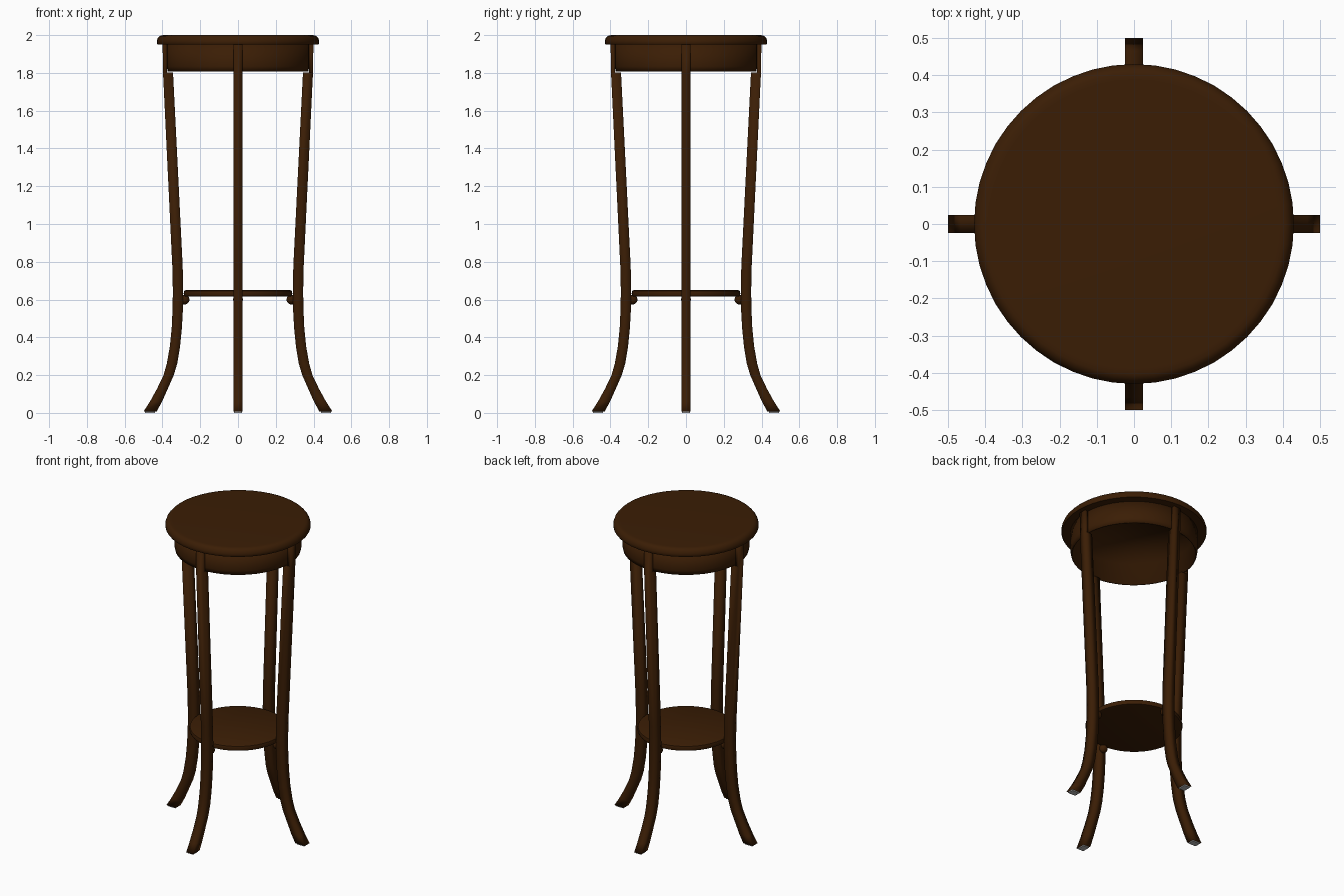
import bpy, bmesh, math
from mathutils import Matrix

cube = bpy.data.objects.get("Cube")
if cube:
    bpy.data.objects.remove(cube, do_unlink=True)


def make_material(name, rgb):
    m = bpy.data.materials.new(name)
    m.use_nodes = True
    m.diffuse_color = (*rgb, 1)
    bsdf = m.node_tree.nodes["Principled BSDF"]
    bsdf.inputs["Base Color"].default_value = (*rgb, 1)
    bsdf.inputs["Roughness"].default_value = 0.6
    return m


wood = make_material("dark brown wood", (0.043, 0.0125, 0.0015))
pad_grey = make_material("grey pad", (0.45, 0.45, 0.45))


def finish(bm, name, material, angle):
    bmesh.ops.recalc_face_normals(bm, faces=bm.faces)
    mesh = bpy.data.meshes.new(name)
    bm.to_mesh(mesh)
    bm.free()
    mesh.materials.append(material)
    ob = bpy.data.objects.new(name, mesh)
    bpy.context.collection.objects.link(ob)
    bpy.ops.object.select_all(action='DESELECT')
    ob.select_set(True)
    bpy.context.view_layer.objects.active = ob
    bpy.ops.object.shade_smooth_by_angle(angle=math.radians(angle))
    return ob


def skin(bm, rings):
    """Join neighbouring rings with quads and cap both ends."""
    for a, b in zip(rings, rings[1:]):
        for i in range(len(a)):
            j = (i + 1) % len(a)
            bm.faces.new((a[i], a[j], b[j], b[i]))
    bm.faces.new(rings[0])
    bm.faces.new(rings[-1])


def lathe(name, profile, angle, steps=48):
    """Spin (radius, height) points around z."""
    bm = bmesh.new()
    turns = [math.tau * i / steps for i in range(steps)]
    skin(bm, [[bm.verts.new((r * math.cos(t), r * math.sin(t), z)) for t in turns]
              for r, z in profile])
    return finish(bm, name, wood, angle)


def loft(name, levels, half, material, turn, angle):
    """Join square sections given as (height, inner x, outer x)."""
    bm = bmesh.new()
    skin(bm, [[bm.verts.new((x, y, z)) for x, y in
               ((i, -half), (o, -half), (o, half), (i, half))]
              for z, i, o in levels])
    bm.transform(Matrix.Rotation(turn, 4, 'Z'))
    return finish(bm, name, material, angle)


# Round top with a softened rim
lathe("table_top", [(0.41, 1.949), (0.426, 1.95), (0.43, 1.956), (0.43, 1.969),
                    (0.425, 1.984), (0.415, 1.995), (0.405, 1.999),
                    (0.39, 2.0)], 50)

# Hollow apron beneath the top, open downwards
lathe("apron", [(0.362, 1.945), (0.364, 1.807), (0.372, 1.807), (0.377, 1.835),
                (0.377, 1.951)], 100)

# Lower shelf
lathe("lower_shelf", [(0.274, 0.615), (0.284, 0.618), (0.288, 0.632),
                      (0.284, 0.646), (0.275, 0.65)], 50)

# Splayed legs notched around the apron, each with a pad and a shelf support
leg_levels = [(0.007, 0.431, 0.5), (0.06, 0.402, 0.466), (0.125, 0.373, 0.43),
              (0.2, 0.34, 0.394), (0.26, 0.322, 0.377), (0.35, 0.307, 0.361),
              (0.45, 0.297, 0.351), (0.56, 0.291, 0.346), (0.65, 0.29, 0.345),
              (0.78, 0.293, 0.348), (1.803, 0.344, 0.397), (1.803, 0.376, 0.397),
              (1.951, 0.376, 0.399)]
for i, side in enumerate(("left", "back", "right", "front")):
    turn = i * math.pi / 2
    loft(side + "_leg", leg_levels, 0.0245, wood, turn, 100)
    loft(side + "_foot_pad", [(0, 0.439, 0.492), (0.008, 0.439, 0.492)],
         0.02, pad_grey, turn, 30)
    bm = bmesh.new()
    bmesh.ops.create_uvsphere(bm, u_segments=16, v_segments=10, radius=0.026)
    bm.transform(Matrix.Rotation(turn, 4, 'Z') @ Matrix.Translation((0.283, 0, 0.6)))
    finish(bm, side + "_shelf_support", wood, 60)
